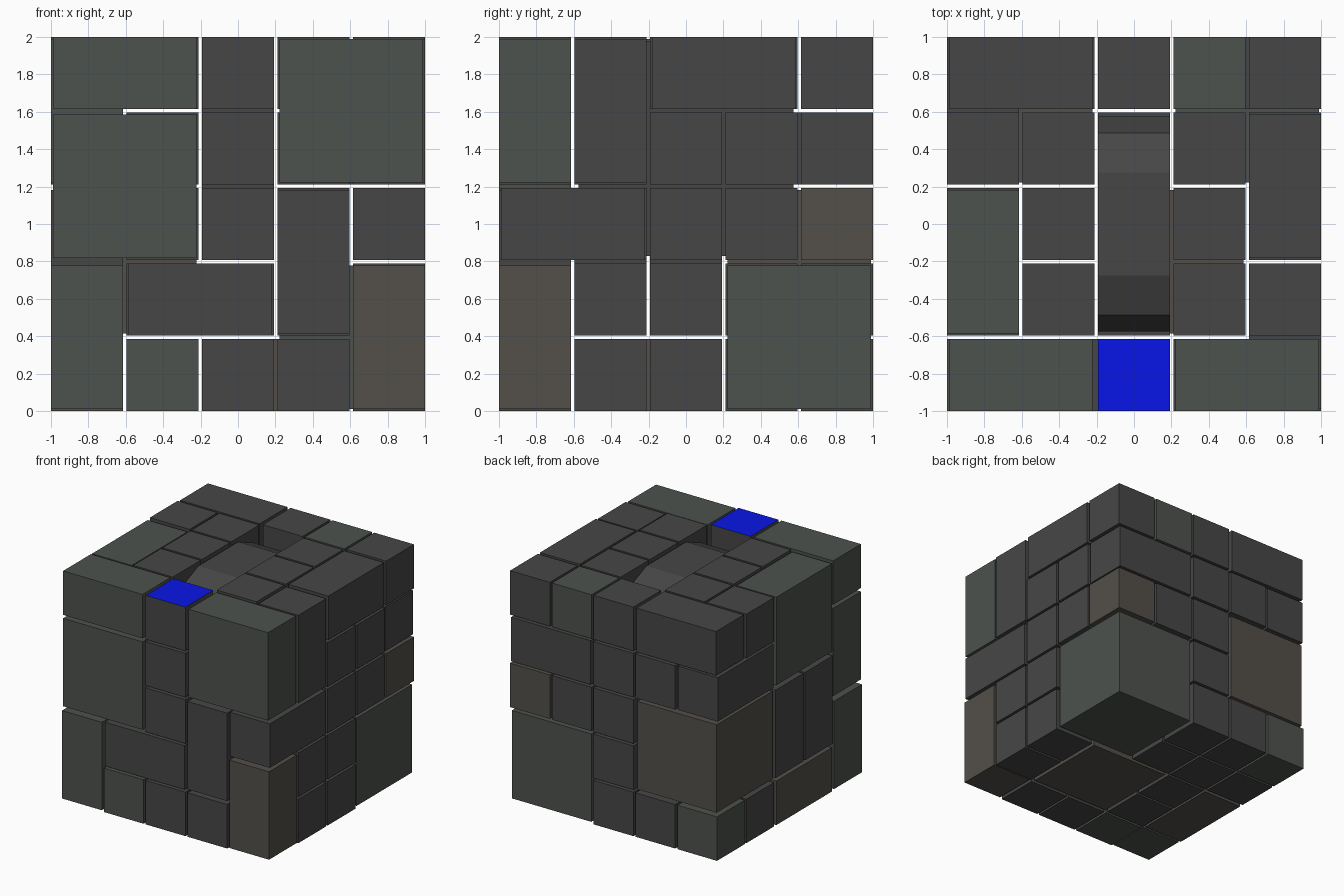
import bpy, bmesh
from itertools import product

if "Cube" in bpy.data.objects:
    bpy.data.objects.remove(bpy.data.objects["Cube"])

INSET = 0.01                    # gap of a single block, grows with block size
P = 0.4 + 0.4 * INSET           # cell pitch of the 5 x 5 x 5 grid
SHRINK = 0.95


def material(name, rgb):
    m = bpy.data.materials.new(name)
    m.diffuse_color = (*rgb, 1)
    m.use_nodes = True
    m.node_tree.nodes["Principled BSDF"].inputs["Base Color"].default_value = m.diffuse_color
    return m


MATS = {
    "dark": material("dark_grey", (0.062, 0.062, 0.062)),
    "green": material("green_grey", (0.075, 0.085, 0.075)),
    "olive": material("olive_grey", (0.087, 0.08, 0.068)),
    "blue": material("blue", (0.003, 0.008, 0.8)),
}
used = set()


def block(name, cell, size=(1, 1, 1), mat="dark", top=None, rounding=0):
    """Box covering a range of grid cells, shrunk about its own centre."""
    used.update(product(*(range(c, c + s) for c, s in zip(cell, size))))
    dim = [s * P * SHRINK for s in size]
    mid = [(c + s / 2 - 2.5) * P for c, s in zip(cell, size)]
    bm = bmesh.new()
    bmesh.ops.create_cube(bm, size=1)
    bmesh.ops.scale(bm, vec=dim, verts=bm.verts)
    if rounding:
        edges = [e for e in bm.edges
                 if abs(e.verts[0].co.x - e.verts[1].co.x) > 0.1]
        bmesh.ops.bevel(bm, geom=edges, offset=rounding, segments=2,
                        profile=0.5, affect='EDGES')
    bm.normal_update()
    if top:
        for f in bm.faces:
            f.material_index = int(f.normal.z > 0.9)
    me = bpy.data.meshes.new(name)
    bm.to_mesh(me)
    bm.free()
    me.materials.append(MATS[mat])
    if top:
        me.materials.append(MATS[top])
    ob = bpy.data.objects.new(name, me)
    ob.location = (mid[0], mid[1], mid[2] + 1)
    bpy.context.collection.objects.link(ob)


# Front blocks
block("front_top_left", (0, 0, 4), (2, 1, 1), "green")
block("front_top_right", (3, 0, 3), (2, 1, 2), "green")
block("front_mid_left", (0, 0, 2), (2, 1, 2), "green")
block("front_low_left", (0, 0, 0), (1, 1, 2), "green")
block("front_low_bar", (1, 0, 1), (2, 1, 1))
block("front_post", (3, 0, 1), (1, 1, 2))
block("front_low_right", (4, 0, 0), (1, 1, 2), "olive")
block("front_foot", (1, 0, 0), mat="green")
block("blue_top_block", (2, 0, 4), top="blue")
# Right side blocks
block("right_mid_bar", (4, 0, 2), (1, 2, 1))
block("right_post", (4, 1, 3), (1, 1, 2))
block("right_top_bar", (4, 2, 4), (1, 2, 1))
# Back blocks
block("back_low_corner", (3, 3, 0), (2, 2, 2), "green")
block("back_upper_bar", (3, 4, 3), (2, 1, 1))
block("back_top_bar", (0, 4, 4), (2, 1, 1))
block("back_mid_corner", (0, 3, 1), (2, 2, 2), "olive")
block("back_top_block", (3, 4, 4), mat="green")
block("back_foot", (0, 4, 0), mat="green")
block("back_side_block", (4, 4, 2), mat="olive")
# Left side blocks
block("left_upper_bar", (0, 3, 3), (1, 2, 1))
block("left_top_slab", (0, 1, 3), (1, 2, 2), "green")
block("left_low_bar", (0, 1, 0), (1, 2, 1), "olive")
for y in (1, 2):
    block("left_post", (0, y, 1), (1, 1, 2))
# Bottom slab and the rounded plate in the top slot
block("bottom_slab", (2, 1, 0), (2, 2, 1), "olive")
block("rounded_plate", (2, 1, 2), (1, 3, 3), rounding=0.3)
# Single blocks fill every remaining cell
for cell in product(range(5), repeat=3):
    if cell not in used:
        block("single_block", cell)
